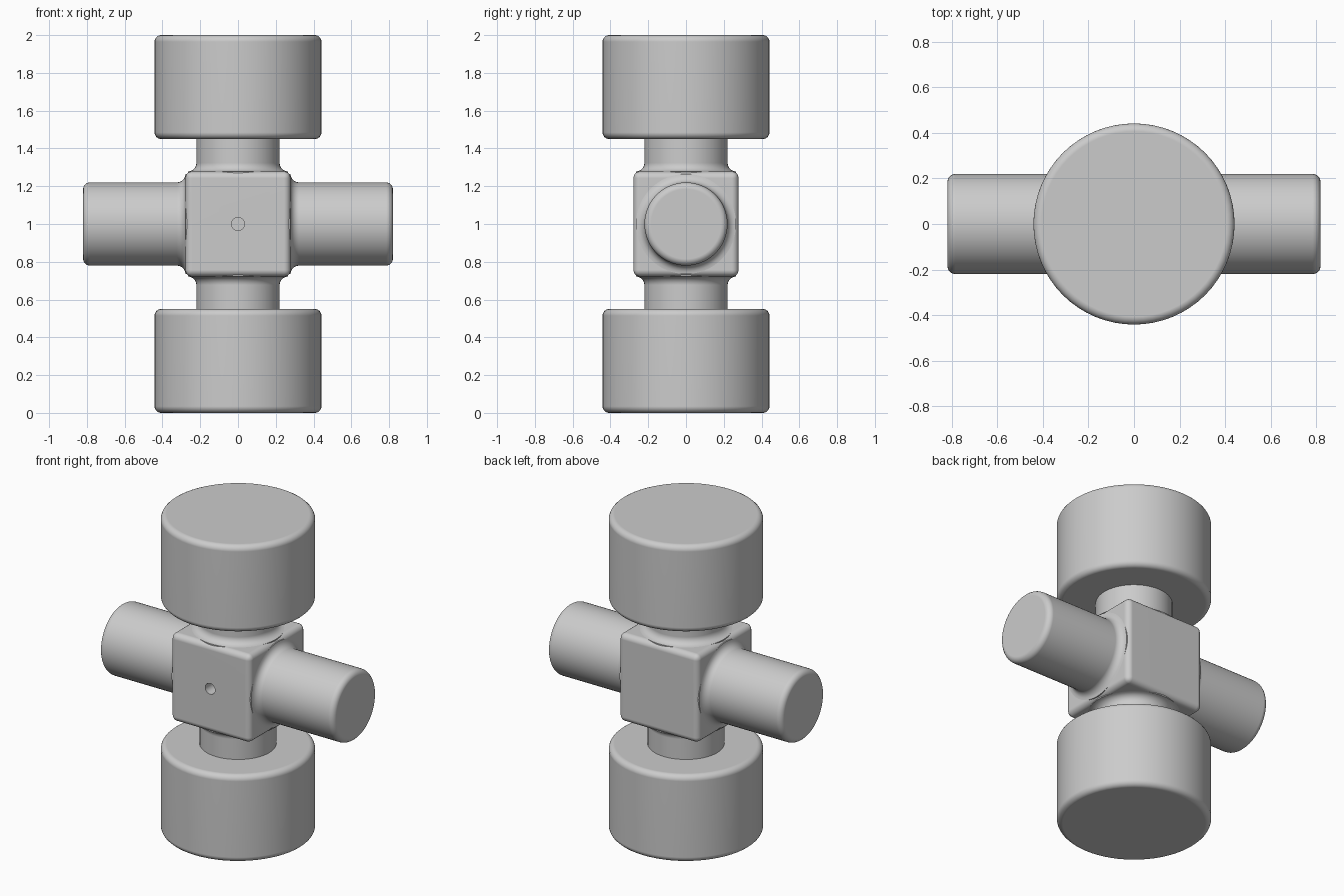
import bpy
import bmesh
from math import cos, sin, pi
from mathutils import Matrix, Vector

if "Cube" in bpy.data.objects:
    bpy.data.objects.remove(bpy.data.objects["Cube"])

steel = bpy.data.materials.new("grey steel")
steel.use_nodes = True
GREY = (0.6, 0.6, 0.6, 1)
steel.diffuse_color = GREY
steel.node_tree.nodes["Principled BSDF"].inputs["Base Color"].default_value = GREY

CENTRE = Vector((0, 0, 1))
HALF = 0.278      # half width of the hub block
PIN_R = 0.22
CAP_R = 0.442
ROUND = 0.035
FILLET = 0.045


def arc(r, h, size, start, end, steps=5):
    """Points of a circular arc around (r, h), angles in quarter turns."""
    angles = [(start + (end - start) * i / steps) * pi / 2 for i in range(steps + 1)]
    return [(r + size * cos(a), h + size * sin(a)) for a in angles]


def make_object(name, bm):
    mesh = bpy.data.meshes.new(name)
    bmesh.ops.recalc_face_normals(bm, faces=bm.faces)
    bm.to_mesh(mesh)
    bm.free()
    mesh.materials.append(steel)
    obj = bpy.data.objects.new(name, mesh)
    bpy.context.collection.objects.link(obj)
    return obj


def select(obj):
    bpy.ops.object.select_all(action="DESELECT")
    obj.select_set(True)
    bpy.context.view_layer.objects.active = obj


def smooth(obj):
    select(obj)
    bpy.ops.object.shade_smooth_by_angle(angle=pi / 5)
    normals = obj.modifiers.new("flat_face_normals", "WEIGHTED_NORMAL")
    normals.keep_sharp = True


def lathe(name, profile, direction, segments=64):
    """Turn a (radius, height) profile around an axis through the hub centre."""
    bm = bmesh.new()
    rings = [[bm.verts.new((r * cos(2 * pi * i / segments), r * sin(2 * pi * i / segments), h))
              for i in range(segments)] for r, h in profile]
    for low, high in zip(rings, rings[1:]):
        for i in range(segments):
            j = (i + 1) % segments
            bm.faces.new((low[i], low[j], high[j], high[i]))
    bm.faces.new(rings[0])
    bm.faces.new(rings[-1])
    turn = Vector((0, 0, 1)).rotation_difference(Vector(direction)).to_matrix().to_4x4()
    bm.transform(Matrix.Translation(CENTRE) @ turn)
    obj = make_object(name, bm)
    smooth(obj)


# Hub block with rounded edges
bm = bmesh.new()
bmesh.ops.create_cube(bm, size=2 * HALF, matrix=Matrix.Translation(CENTRE))
bmesh.ops.bevel(bm, geom=bm.edges[:], offset=ROUND, segments=5, profile=0.5, affect="EDGES")
hub = make_object("hub_block", bm)

# Small grease hole drilled into the front face
bm = bmesh.new()
bmesh.ops.create_cone(bm, cap_ends=True, segments=32, radius1=0.034, radius2=0.034, depth=0.2,
                      matrix=Matrix.Translation((0, -HALF, 1)) @ Matrix.Rotation(pi / 2, 4, "X"))
drill = make_object("drill_cutter", bm)
drill.hide_render = True
cut = hub.modifiers.new("grease_hole", "BOOLEAN")
cut.operation = "DIFFERENCE"
cut.solver = "EXACT"
cut.object = drill
select(hub)
bpy.ops.object.modifier_apply(modifier=cut.name)
bpy.data.objects.remove(drill)
smooth(hub)

# Pins flare into the hub with a fillet
flare = [(PIN_R + FILLET, HALF - 0.06)] + arc(PIN_R + FILLET, HALF + FILLET, FILLET, 3, 2)


def pin(name, direction, length):
    lathe(name, flare + arc(PIN_R - ROUND, length - ROUND, ROUND, 0, 1), direction)


def cap(name, direction):
    edge = CAP_R - ROUND
    lathe(name, arc(edge, 0.45 + ROUND, ROUND, -1, 0) + arc(edge, 1 - ROUND, ROUND, 0, 1), direction)


for side, sign in (("left", 1), ("right", -1)):
    pin(side + "_pin", (sign, 0, 0), 0.82)

for level, direction in (("upper", (0, 0, 1)), ("lower", (0, 0, -1))):
    pin(level + "_pin", direction, 0.6)
    cap(level + "_bearing_cap", direction)
